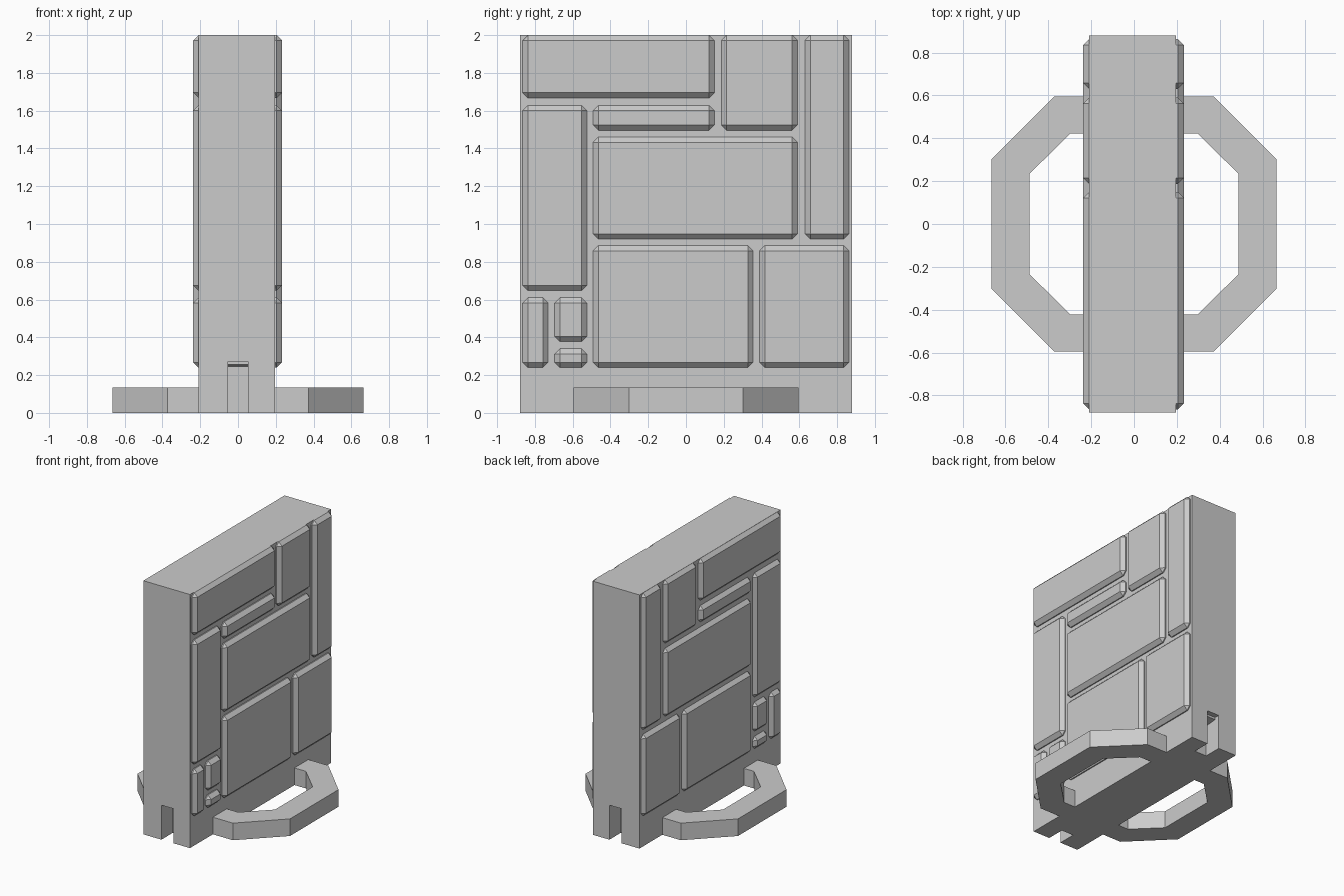
import bpy, bmesh

if "Cube" in bpy.data.objects:
    bpy.data.objects.remove(bpy.data.objects["Cube"])

# One plain grey for everything
grey = bpy.data.materials.new("stone_grey")
grey.diffuse_color = (0.6, 0.6, 0.6, 1)
grey.use_nodes = True
grey.node_tree.nodes["Principled BSDF"].inputs["Base Color"].default_value = grey.diffuse_color


def finish(name, bm):
    bmesh.ops.recalc_face_normals(bm, faces=bm.faces)
    mesh = bpy.data.meshes.new(name)
    bm.to_mesh(mesh)
    bm.free()
    mesh.materials.append(grey)
    obj = bpy.data.objects.new(name, mesh)
    bpy.context.collection.objects.link(obj)
    return obj


def add_box(bm, lo, hi):
    verts = bmesh.ops.create_cube(bm, size=1)["verts"]
    for v in verts:
        for i in range(3):
            v.co[i] = hi[i] if v.co[i] > 0 else lo[i]
    return verts


def add_prism(bm, points, shift):
    face = bm.faces.new([bm.verts.new(p) for p in points])
    new = bmesh.ops.extrude_face_region(bm, geom=[face])["geom"]
    bmesh.ops.translate(bm, vec=shift, verts=[g for g in new if isinstance(g, bmesh.types.BMVert)])


LEFT, RIGHT, HALF_Y = -0.21, 0.197, 0.88

# Wall slab
bm = bmesh.new()
add_box(bm, (LEFT, -HALF_Y, 0), (RIGHT, HALF_Y, 2))
wall = finish("wall_slab", bm)

# Connector slots at both ends, with a stepped roof
bm = bmesh.new()
slot = [(0.95, -0.1), (0.95, 0.272), (0.84, 0.272), (0.84, 0.255), (0.74, 0.245), (0.74, -0.1)]
for s in (-1, 1):
    add_prism(bm, [(-0.052, s * y, z) for y, z in slot], (0.104, 0, 0))
cutter = finish("slot_cutter", bm)
cutter.hide_render = True
cutter.hide_viewport = True
cut = wall.modifiers.new("slots", 'BOOLEAN')
cut.object = cutter
cut.operation = 'DIFFERENCE'
cut.solver = 'EXACT'

# Bevelled stone panels: y range, z range
panels = [
    (-0.865, 0.15, 1.667, 2.0), (0.187, 0.59, 1.496, 2.0), (0.63, 0.863, 0.92, 2.0),
    (-0.865, -0.525, 0.647, 1.628), (-0.492, 0.15, 1.496, 1.628),
    (-0.492, 0.59, 0.92, 1.46), (-0.492, 0.355, 0.24, 0.886),
    (0.39, 0.863, 0.24, 0.886), (-0.865, -0.73, 0.24, 0.61),
    (-0.695, -0.525, 0.377, 0.61), (-0.695, -0.525, 0.24, 0.34),
]
for side, x0, x1 in (("right", 0.12, 0.233), ("left", -0.237, -0.12)):
    bm = bmesh.new()
    for y0, y1, z0, z1 in panels:
        add_box(bm, (x0, y0, z0), (x1, y1, z1))
    bmesh.ops.bevel(bm, geom=bm.edges[:], offset=0.028, segments=1, affect='EDGES')
    finish(side + "_stone_panels", bm)

# Octagonal foot loops, one on each side
outer = [(0.19, 0.595), (0.372, 0.595), (0.665, 0.302)]
inner = [(0.487, 0.235), (0.297, 0.422), (0.19, 0.422)]
for side, s in (("right", 1), ("left", -1)):
    loop = outer + [(x, -y) for x, y in reversed(outer)]
    loop += [(x, -y) for x, y in reversed(inner)] + inner
    bm = bmesh.new()
    add_prism(bm, [(s * x, y, 0) for x, y in loop], (0, 0, 0.135))
    finish(side + "_foot_loop", bm)
